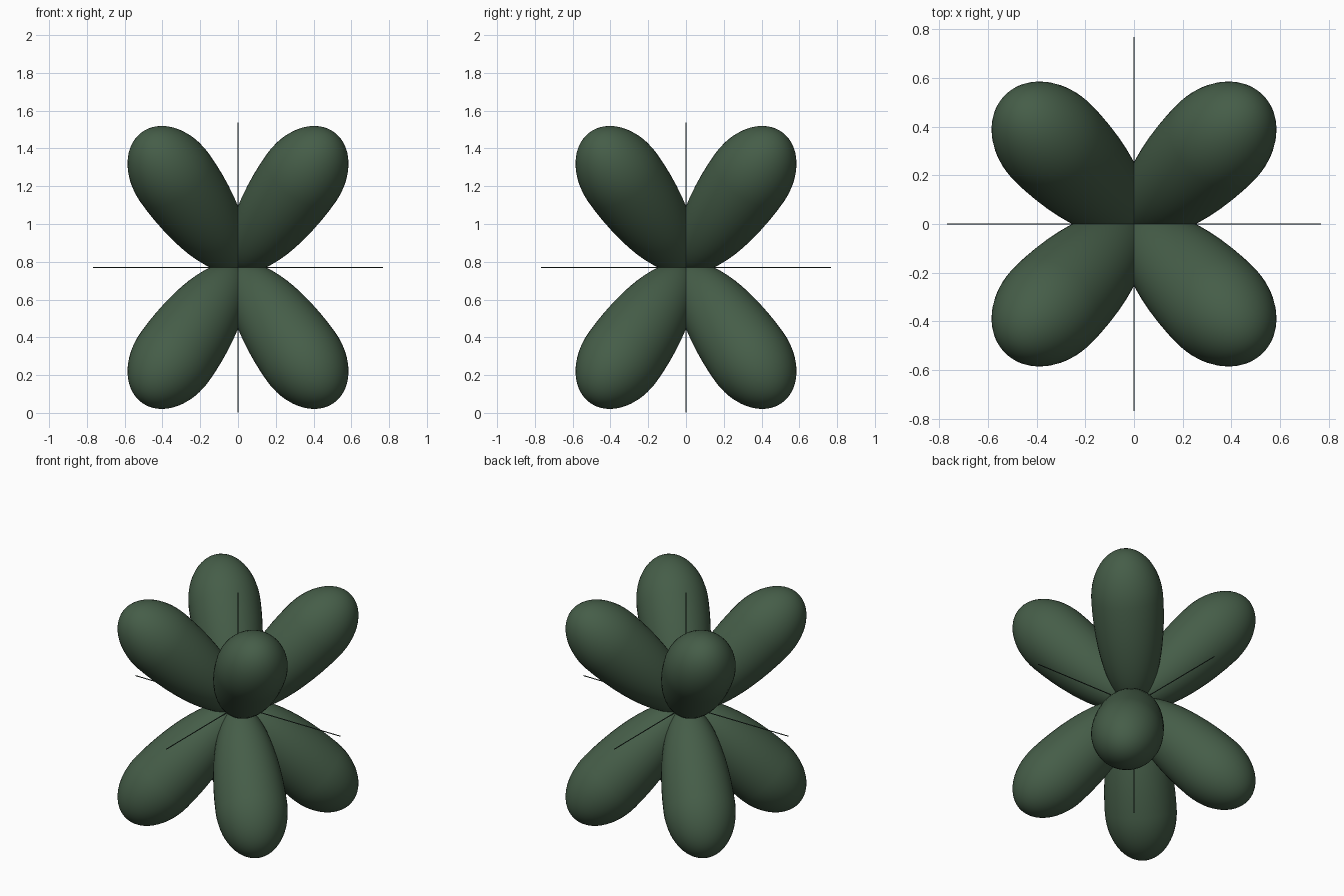
import bpy, bmesh
from math import pi
from mathutils import Vector, Matrix

if "Cube" in bpy.data.objects:
    bpy.data.objects.remove(bpy.data.objects["Cube"])

CENTRE = Vector((0, 0, 0.77))
BACK, FRONT, RADIUS = 0.67, 0.32, 0.222   # egg: inner length, outer length, half width
AXIS_HALF = 0.768


def material(name, rgb):
    m = bpy.data.materials.new(name)
    m.diffuse_color = (*rgb, 1)
    m.use_nodes = True
    m.node_tree.nodes["Principled BSDF"].inputs["Base Color"].default_value = m.diffuse_color
    return m


def finish(bm, name, mat):
    me = bpy.data.meshes.new(name)
    for f in bm.faces:
        f.smooth = True
    bm.to_mesh(me)
    bm.free()
    ob = bpy.data.objects.new(name, me)
    ob.location = CENTRE
    me.materials.append(mat)
    bpy.context.collection.objects.link(ob)
    return ob


def lobe(name, direction, mat):
    # egg shape whose narrow end sits on the centre point
    bm = bmesh.new()
    bmesh.ops.create_uvsphere(bm, u_segments=40, v_segments=28, radius=1)
    for v in bm.verts:
        v.co.x *= RADIUS
        v.co.y *= RADIUS
        v.co.z = BACK + v.co.z * (FRONT if v.co.z > 0 else BACK)
    turn = direction.to_track_quat('Z', 'Y').to_matrix()
    bmesh.ops.rotate(bm, verts=bm.verts, cent=(0, 0, 0), matrix=turn)
    return finish(bm, name, mat)


def axis_rod(name, turn, mat):
    bm = bmesh.new()
    bmesh.ops.create_cone(bm, cap_ends=True, segments=12, radius1=0.003,
                          radius2=0.003, depth=2 * AXIS_HALF, matrix=turn)
    ob = finish(bm, name, mat)
    ob.data.set_sharp_from_angle(angle=pi / 4)
    return ob


green = material("lobe_green", (0.06, 0.11, 0.065))
dark = material("axis_dark", (0.03, 0.05, 0.04))

# eight lobes, one per octant, tilted 45 degrees from the vertical
for sx, px in ((1, "right"), (-1, "left")):
    for sy, py in ((1, "back"), (-1, "front")):
        for sz, pz in ((1, "upper"), (-1, "lower")):
            lobe(f"lobe_{pz}_{py}_{px}", Vector((sx, sy, sz * 2 ** 0.5)), green)

# three thin axis rods
axis_rod("axis_rod_vertical", Matrix.Identity(4), dark)
axis_rod("axis_rod_side", Matrix.Rotation(pi / 2, 4, 'Y'), dark)
axis_rod("axis_rod_depth", Matrix.Rotation(pi / 2, 4, 'X'), dark)
